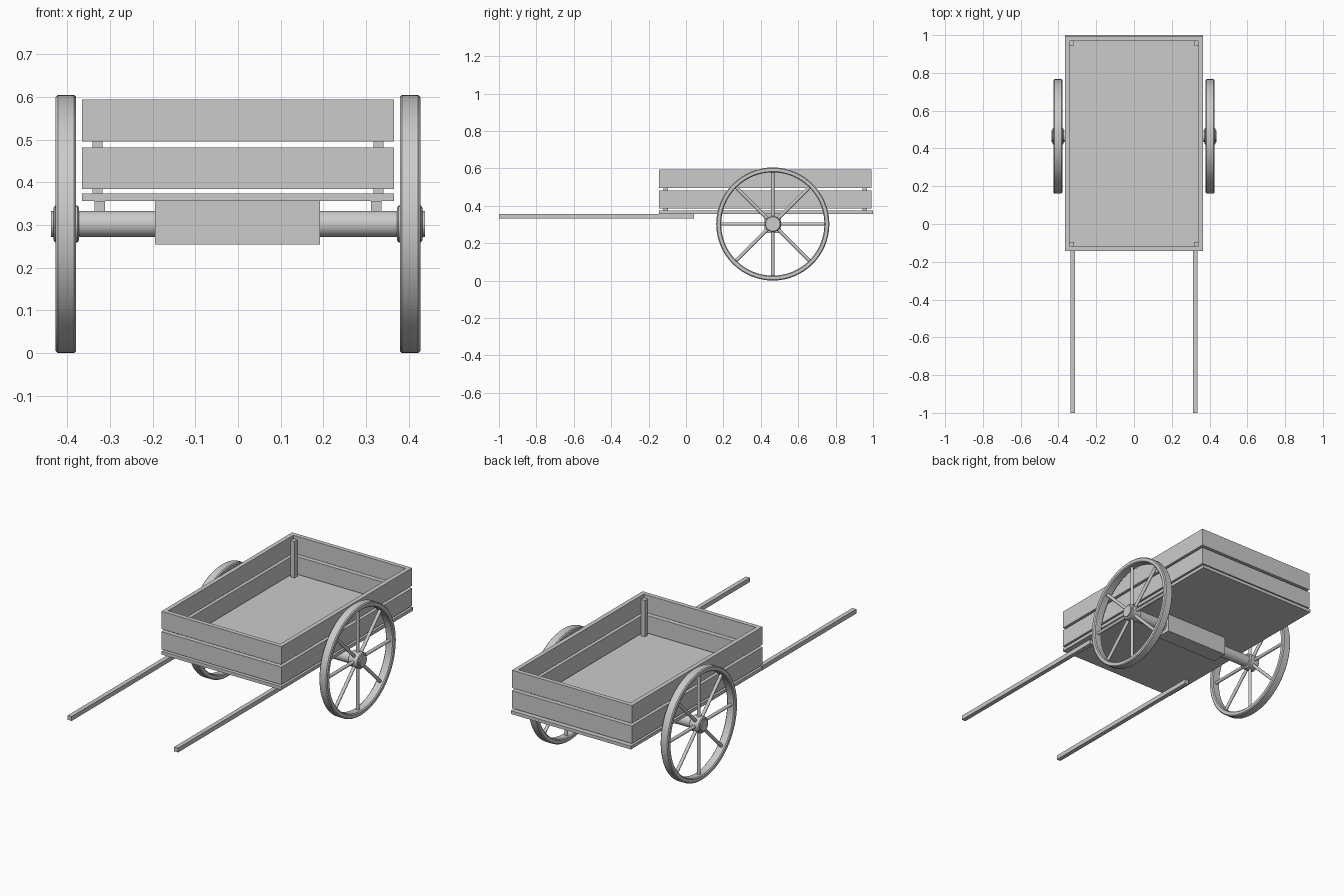
import bpy, bmesh, math
from mathutils import Matrix, Vector

if "Cube" in bpy.data.objects:
    bpy.data.objects.remove(bpy.data.objects["Cube"])

grey = bpy.data.materials.new("plain_grey")
grey.diffuse_color = (0.6, 0.6, 0.6, 1)
grey.use_nodes = True
grey.node_tree.nodes["Principled BSDF"].inputs["Base Color"].default_value = grey.diffuse_color

WY, WZ, WR = 0.464, 0.3025, 0.3025   # wheel centre and radius


def finish(name, bm, smooth=False):
    bmesh.ops.recalc_face_normals(bm, faces=bm.faces)
    me = bpy.data.meshes.new(name)
    bm.to_mesh(me)
    bm.free()
    ob = bpy.data.objects.new(name, me)
    bpy.context.collection.objects.link(ob)
    me.materials.append(grey)
    if smooth:
        bpy.ops.object.select_all(action='DESELECT')
        ob.select_set(True)
        bpy.context.view_layer.objects.active = ob
        bpy.ops.object.shade_smooth_by_angle(angle=math.radians(35))
    return ob


def box(name, x0, x1, y0, y1, z0, z1):
    bm = bmesh.new()
    size = Matrix.Diagonal((x1 - x0, y1 - y0, z1 - z0, 1))
    mid = Matrix.Translation(((x0 + x1) / 2, (y0 + y1) / 2, (z0 + z1) / 2))
    bmesh.ops.create_cube(bm, size=1, matrix=mid @ size)
    return finish(name, bm)


def lathe(name, profile, closed, steps):
    """Turn (x, radius) points around the axle line."""
    bm = bmesh.new()
    rings = []
    for i in range(steps):
        a = 2 * math.pi * i / steps
        rings.append([bm.verts.new((x, WY + r * math.cos(a), WZ + r * math.sin(a)))
                      for x, r in profile])
    n = len(profile)
    for i in range(steps):
        p, q = rings[i], rings[(i + 1) % steps]
        for j in range(n if closed else n - 1):
            k = (j + 1) % n
            bm.faces.new((p[j], p[k], q[k], q[j]))
    if not closed:
        bm.faces.new([r[0] for r in rings])
        bm.faces.new([r[-1] for r in rings])
    return finish(name, bm, True)


# Floor and axle block
box("floor", -0.365, 0.365, -0.144, 1.0, 0.356, 0.374)
box("axle_block", -0.194, 0.192, WY - 0.045, WY + 0.045, 0.255, 0.356)

# Two rows of boards on all four sides
for row, (z0, z1) in {"lower": (0.385, 0.482), "upper": (0.496, 0.594)}.items():
    for side, s in (("left", -1), ("right", 1)):
        a, b = sorted((s * 0.341, s * 0.365))
        box(f"{row}_{side}_board", a, b, -0.144, 0.992, z0, z1)
    box(f"{row}_front_board", -0.341, 0.341, -0.144, -0.120, z0, z1)
    box(f"{row}_back_board", -0.341, 0.341, 0.968, 0.992, z0, z1)

# Axle
lathe("axle", [(-0.438, 0.031), (0.438, 0.031)], False, 32)

for side, s in (("left", -1), ("right", 1)):
    # Corner posts
    a, b = sorted((s * 0.341, s * 0.317))
    box(f"{side}_front_post", a, b, -0.120, -0.096, 0.374, 0.574)
    box(f"{side}_back_post", a, b, 0.944, 0.968, 0.374, 0.574)
    # Pulling shafts
    a, b = sorted((s * 0.312, s * 0.336))
    box(f"{side}_shaft", a, b, -1.0, 0.043, 0.332, 0.356)
    # Rim with softened edges
    c, h, e, ri = s * 0.403, 0.024, 0.005, 0.276
    lathe(f"{side}_rim", [(c - h, ri + e), (c - h, WR - e), (c - h + e, WR), (c + h - e, WR),
                          (c + h, WR - e), (c + h, ri + e), (c + h - e, ri), (c - h + e, ri)],
          True, 64)
    # Hub
    lathe(f"{side}_hub", [(s * 0.372, 0.038), (s * 0.376, 0.043),
                          (s * 0.428, 0.043), (s * 0.432, 0.038)], False, 32)
    # Eight spokes
    bm = bmesh.new()
    for i in range(8):
        place = (Matrix.Translation((c, WY, WZ)) @ Matrix.Rotation(i * math.pi / 4, 4, 'X')
                 @ Matrix.Translation((0, 0, 0.157)))
        bmesh.ops.create_cone(bm, cap_ends=True, segments=12, radius1=0.009, radius2=0.009,
                              depth=0.244, matrix=place)
    finish(f"{side}_spokes", bm, True)
